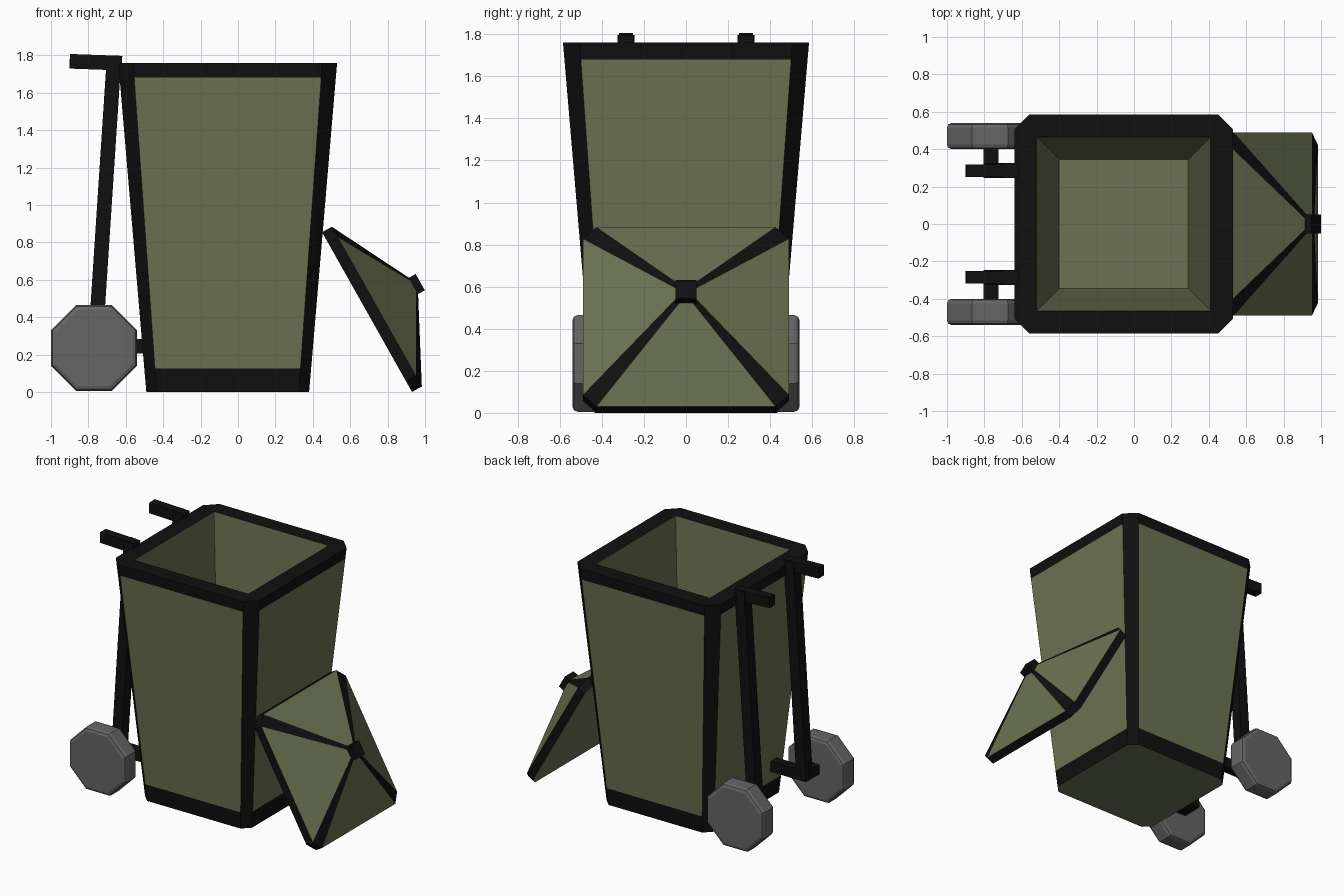
import bpy, bmesh, math
from mathutils import Vector, Matrix

if "Cube" in bpy.data.objects:
    bpy.data.objects.remove(bpy.data.objects["Cube"])


def material(name, rgb):
    m = bpy.data.materials.new(name)
    m.diffuse_color = (*rgb, 1)
    m.use_nodes = True
    m.node_tree.nodes["Principled BSDF"].inputs["Base Color"].default_value = m.diffuse_color
    return m


OLIVE = material("olive", (0.15, 0.17, 0.085))
BLACK = material("black", (0.005, 0.005, 0.005))
GREY = material("grey", (0.13, 0.13, 0.13))


def finish(name, bm, mats, matrix=Matrix()):
    bmesh.ops.remove_doubles(bm, verts=bm.verts, dist=1e-5)
    bmesh.ops.recalc_face_normals(bm, faces=bm.faces)
    me = bpy.data.meshes.new(name)
    bm.to_mesh(me)
    bm.free()
    for m in mats:
        me.materials.append(m)
    ob = bpy.data.objects.new(name, me)
    bpy.context.collection.objects.link(ob)
    ob.matrix_world = matrix
    return ob


def shell(name, rings, panels, matrix):
    """Loft chamfered squares (half, chamfer, z); listed spans get olive sides, the rest black."""
    bm = bmesh.new()
    loops = []
    for h, c, z in rings:
        pts = [(h, h - c), (h - c, h), (c - h, h), (-h, h - c),
               (-h, c - h), (c - h, -h), (h - c, -h), (h, c - h)]
        loops.append([bm.verts.new((x, y, z)) for x, y in pts])
    for i, (a, b) in enumerate(zip(loops, loops[1:])):
        for j in range(8):
            k = (j + 1) % 8
            f = bm.faces.new((a[j], a[k], b[k], b[j]))
            f.material_index = 0 if i in panels and j % 2 else 1
    bm.faces.new(loops[0])
    bm.faces.new(loops[-1])
    return finish(name, bm, (OLIVE, BLACK), matrix)


def bar(name, a, b, w, d):
    """Square bar between two points."""
    a, b = Vector(a), Vector(b)
    bm = bmesh.new()
    bmesh.ops.create_cube(bm, size=1)
    bmesh.ops.scale(bm, vec=(w, d, (b - a).length), verts=bm.verts)
    rot = (b - a).to_track_quat('Z', 'Y').to_matrix().to_4x4()
    return finish(name, bm, (BLACK,), Matrix.Translation((a + b) / 2) @ rot)


# open bin body with chamfered corners, flat rim and inner cavity
shell("bin_body",
      [(0.435, 0.055, 0), (0.446, 0.057, 0.125), (0.578, 0.078, 1.68),
       (0.585, 0.08, 1.76), (0.465, 0, 1.76), (0.345, 0, 0.12)],
      (1, 4), Matrix.Translation((-0.055, 0, 0)))

# lid leaning on the right side
tilt = math.atan2(0.87, 0.49)
lid_frame = Matrix.Translation((0.69, 0, 0.427)) @ Matrix.Rotation(tilt, 4, 'Y')
shell("lid", [(0.49, 0.065, 0), (0.49, 0.065, 0.06), (0.05, 0.02, 0.285)],
      (1,), lid_frame)
bm = bmesh.new()
bmesh.ops.create_cube(bm, size=1)
bmesh.ops.scale(bm, vec=(0.1, 0.1, 0.065), verts=bm.verts)
bmesh.ops.translate(bm, vec=(0, 0, 0.294), verts=bm.verts)
finish("lid_knob", bm, (BLACK,), lid_frame)

for side, s in (("left", 1), ("right", -1)):
    y = 0.285 * s
    # back frame: post, handle, bracket to the bin and axle stub
    bar(side + "_post", (-0.766, y, 0.21), (-0.662, y, 1.795), 0.08, 0.078)
    bar(side + "_handle", (-0.90, y, 1.768), (-0.62, y, 1.758), 0.065, 0.078)
    bar(side + "_bracket", (-0.80, y, 0.245), (-0.46, y, 0.245), 0.07, 0.078)
    bar(side + "_axle", (-0.765, y, 0.245), (-0.765, 0.45 * s, 0.245), 0.08, 0.07)

    # eight-sided wheel with softened rim
    bm = bmesh.new()
    r = 0.23 / math.cos(math.pi / 8)
    bmesh.ops.create_cone(bm, cap_ends=True, segments=8, radius1=r, radius2=r, depth=0.14)
    bmesh.ops.rotate(bm, verts=bm.verts, matrix=Matrix.Rotation(math.pi / 8, 3, 'Z'))
    if min(abs(v.co.x) for v in bm.verts) < 0.01:
        bmesh.ops.rotate(bm, verts=bm.verts, matrix=Matrix.Rotation(math.pi / 8, 3, 'Z'))
    rim = [e for e in bm.edges if abs(e.verts[0].co.z - e.verts[1].co.z) < 0.01]
    bmesh.ops.bevel(bm, geom=rim, offset=0.025, segments=2, profile=0.5, affect='EDGES')
    finish(side + "_wheel", bm, (GREY,),
           Matrix.Translation((-0.77, 0.47 * s, 0.235)) @ Matrix.Rotation(math.pi / 2, 4, 'X'))
